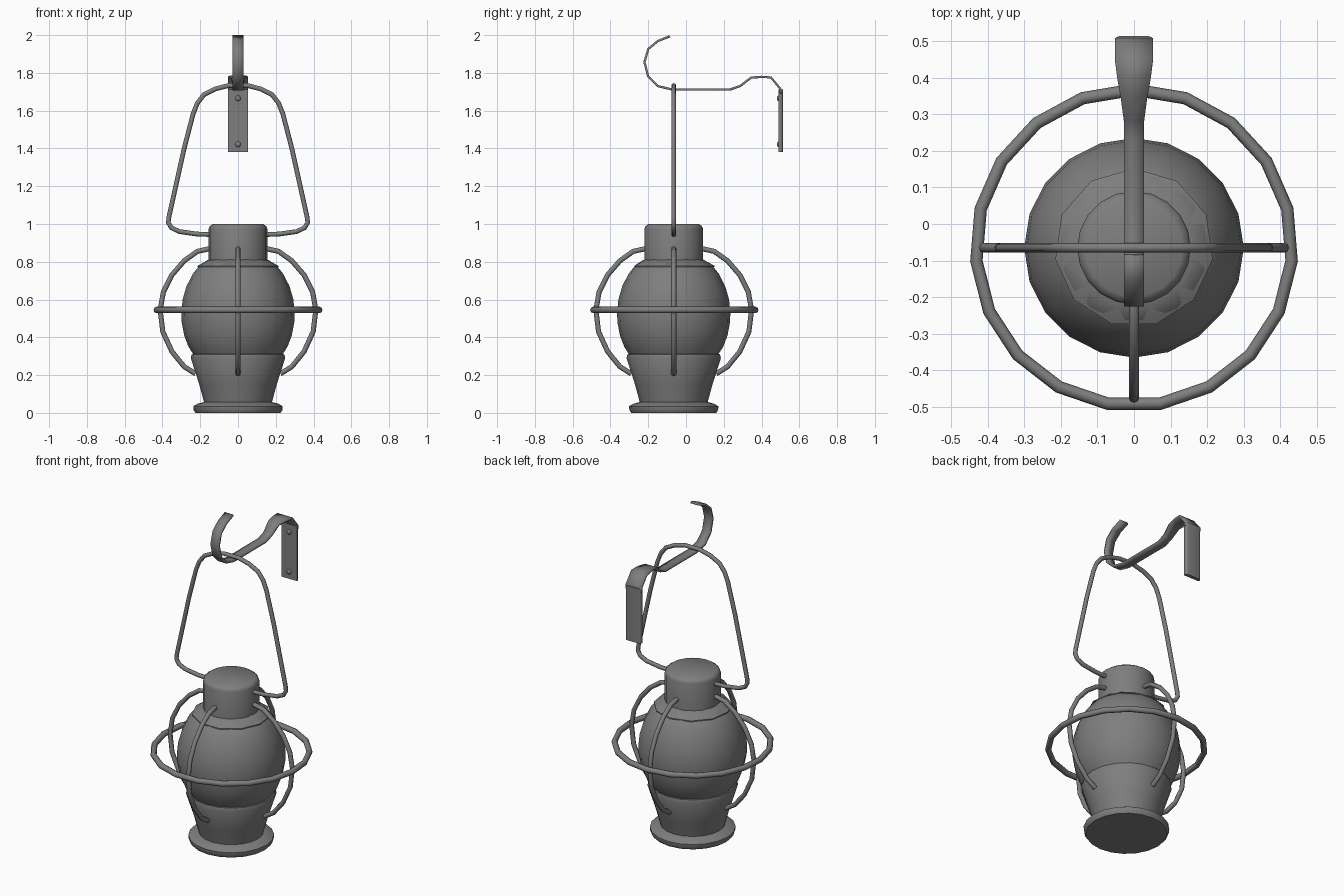
import bpy
import bmesh
import math
from mathutils import Vector

AXIS_Y = -0.065  # lantern axis

cube = bpy.data.objects.get("Cube")
if cube:
    bpy.data.objects.remove(cube, do_unlink=True)

metal = bpy.data.materials.new("grey_metal")
metal.use_nodes = True
GREY = (0.21, 0.21, 0.21, 1)
metal.diffuse_color = GREY
metal.node_tree.nodes["Principled BSDF"].inputs["Base Color"].default_value = GREY


def activate(obj):
    bpy.ops.object.select_all(action="DESELECT")
    obj.select_set(True)
    bpy.context.view_layer.objects.active = obj


def finish(name, bm, angle=40):
    bmesh.ops.recalc_face_normals(bm, faces=bm.faces)
    mesh = bpy.data.meshes.new(name)
    bm.to_mesh(mesh)
    bm.free()
    mesh.materials.append(metal)
    obj = bpy.data.objects.new(name, mesh)
    bpy.context.collection.objects.link(obj)
    activate(obj)
    bpy.ops.object.shade_smooth_by_angle(angle=math.radians(angle))
    return obj


def lathe(name, profile, sides):
    """Closed solid of revolution from (radius, height) pairs."""
    bm = bmesh.new()
    rings = []
    for r, z in profile:
        ring = []
        for i in range(sides):
            a = math.pi / 2 + math.tau * i / sides
            ring.append(bm.verts.new((r * math.cos(a), AXIS_Y + r * math.sin(a), z)))
        rings.append(ring)
    for low, high in zip(rings, rings[1:]):
        for i in range(sides):
            j = (i + 1) % sides
            bm.faces.new((low[i], low[j], high[j], high[i]))
    bm.faces.new(rings[0])
    bm.faces.new(rings[-1])
    return finish(name, bm)


def wire(name, points, radius, closed=False):
    """Round rod along a path, turned into a mesh."""
    curve = bpy.data.curves.new(name, "CURVE")
    curve.dimensions = "3D"
    curve.bevel_depth = radius
    curve.bevel_resolution = 2
    curve.use_fill_caps = True
    spline = curve.splines.new("POLY")
    spline.points.add(len(points) - 1)
    for p, co in zip(spline.points, points):
        p.co = (*co, 1)
    spline.use_cyclic_u = closed
    curve.materials.append(metal)
    obj = bpy.data.objects.new(name, curve)
    bpy.context.collection.objects.link(obj)
    activate(obj)
    bpy.ops.object.convert(target="MESH")
    bpy.ops.object.shade_smooth_by_angle(angle=math.radians(50))
    return obj


# Lantern body
lathe("base_flange", [(0.225, 0), (0.235, 0.015), (0.237, 0.035), (0.215, 0.048), (0.17, 0.06)], 20)
lathe("oil_tank", [(0.178, 0.05), (0.205, 0.15), (0.25, 0.29), (0.245, 0.31), (0.23, 0.312)], 20)
lathe("globe", [(0.23, 0.30), (0.262, 0.35), (0.285, 0.41), (0.298, 0.48), (0.3, 0.53),
                (0.293, 0.6), (0.273, 0.67), (0.24, 0.735), (0.2, 0.785), (0.16, 0.81)], 20)
lathe("collar", [(0.217, 0.772), (0.217, 0.778), (0.15, 0.815)], 11)
lathe("chimney_cap", [(0.155, 0.78), (0.155, 0.975), (0.15, 0.988), (0.133, 1.0)], 20)

# Guard: one hoop and four bowed wires
hoop = []
for i in range(19):
    a = math.pi / 2 + math.tau * i / 19
    hoop.append((0.432 * math.cos(a), AXIS_Y + 0.432 * math.sin(a), 0.545))
wire("guard_hoop", hoop, 0.017, closed=True)

bow = [(0.13, 0.868), (0.16, 0.867), (0.215, 0.855), (0.285, 0.805), (0.35, 0.73), (0.395, 0.64),
       (0.412, 0.545), (0.398, 0.43), (0.35, 0.325), (0.285, 0.245), (0.225, 0.207)]
for k, side in enumerate(("left", "back", "right", "front")):
    c, s = math.cos(k * math.pi / 2), math.sin(k * math.pi / 2)
    wire("guard_wire_" + side, [(r * c, AXIS_Y + r * s, z) for r, z in bow], 0.0135)

# Carrying handle, mirrored about x = 0
half = [(0.14, 0.944), (0.22, 0.947), (0.31, 0.96), (0.353, 0.98), (0.369, 1.008), (0.365, 1.04),
        (0.285, 1.4), (0.237, 1.585), (0.215, 1.64), (0.18, 1.685), (0.12, 1.715), (0.05, 1.733)]
path = half + [(-x, z) for x, z in reversed(half)]
wire("carrying_handle", [(x, AXIS_Y, z) for x, z in path], 0.0125)

# Hook strap: (y, z, half width)
strap = [(-0.085, 1.994, 0.028), (-0.15, 1.968, 0.028), (-0.2, 1.926, 0.028), (-0.22, 1.857, 0.028),
         (-0.2, 1.78, 0.028), (-0.148, 1.73, 0.028), (-0.074, 1.712, 0.028), (0.233, 1.712, 0.028),
         (0.286, 1.73, 0.028), (0.345, 1.775, 0.036), (0.4, 1.779, 0.046), (0.45, 1.776, 0.052),
         (0.502, 1.712, 0.052), (0.502, 1.69, 0.052)]
bm = bmesh.new()
rows = [(bm.verts.new((-w, y, z)), bm.verts.new((w, y, z))) for y, z, w in strap]
for a, b in zip(rows, rows[1:]):
    bm.faces.new((a[0], a[1], b[1], b[0]))
hook = finish("hook_strap", bm, 60)
solid = hook.modifiers.new("thickness", "SOLIDIFY")
solid.thickness = 0.012
solid.offset = 0

# Wall plate with softened back edges
bm = bmesh.new()
bmesh.ops.create_cube(bm, size=1)
for v in bm.verts:
    v.co = Vector((v.co.x * 0.104, 0.502 + v.co.y * 0.022, 1.546 + v.co.z * 0.332))
back = [e for e in bm.edges if all(v.co.y > 0.505 for v in e.verts)
        and abs(e.verts[0].co.z - e.verts[1].co.z) > 0.1]
bmesh.ops.bevel(bm, geom=back, offset=0.012, segments=3, profile=0.5, affect="EDGES")
finish("wall_plate", bm)

# Screw heads
for name, z in (("upper_screw", 1.665), ("lower_screw", 1.422)):
    bm = bmesh.new()
    bmesh.ops.create_uvsphere(bm, u_segments=12, v_segments=8, radius=0.015)
    for v in bm.verts:
        v.co = Vector((v.co.x, 0.491 + v.co.y * 0.7, z + v.co.z))
    finish(name, bm)
